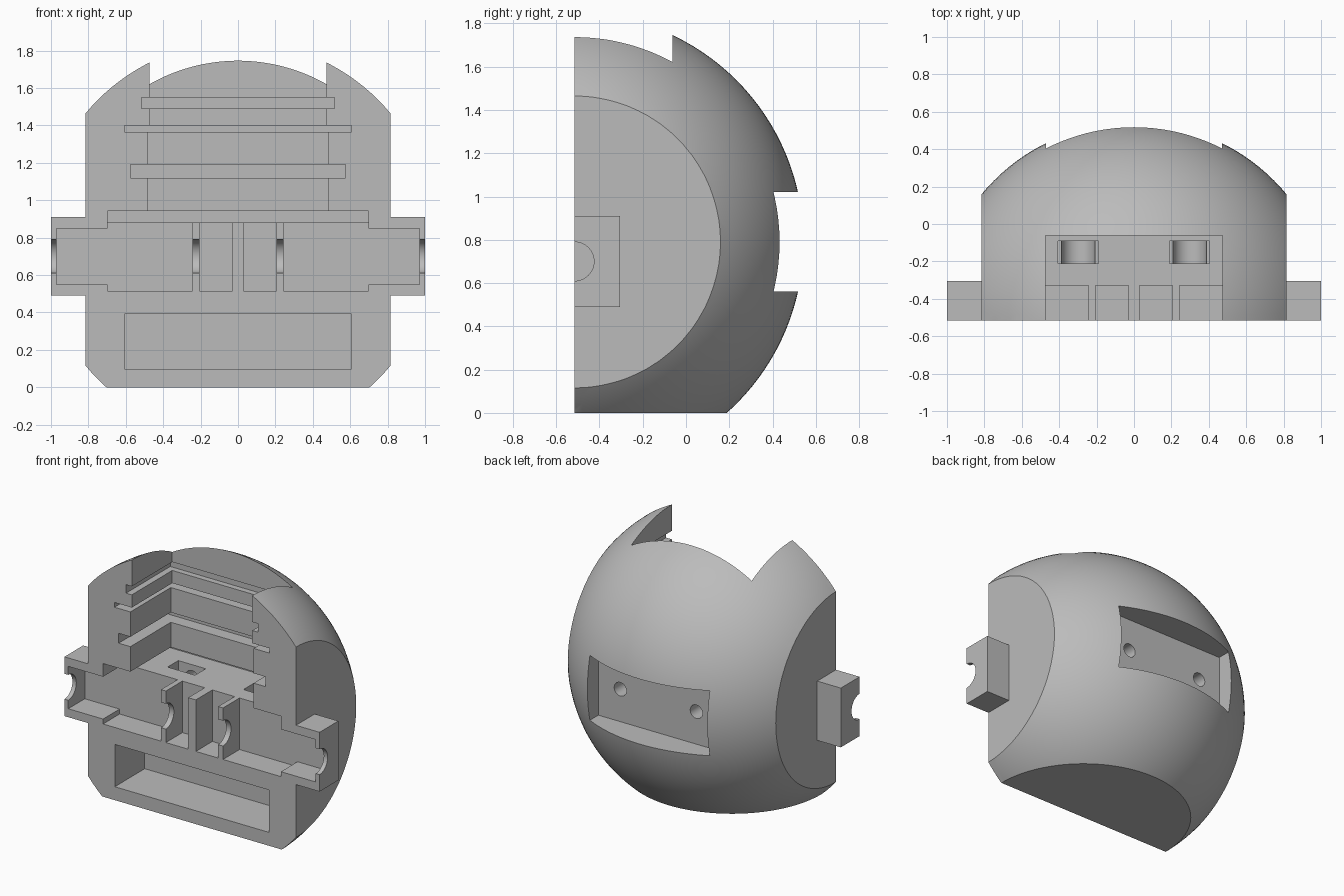
import bpy
import math

cube = bpy.data.objects.get("Cube")
if cube:
    bpy.data.objects.remove(cube, do_unlink=True)

FRONT = -0.515      # flat parting face
CENTER_Z = 0.79     # sphere centre height
RADIUS = 1.058

grey = bpy.data.materials.new("plain grey")
grey.use_nodes = True
color = (0.5, 0.5, 0.5, 1)
grey.diffuse_color = color
grey.node_tree.nodes["Principled BSDF"].inputs["Base Color"].default_value = color


def box(name, x, y, z):
    """Box from (min, max) ranges."""
    bpy.ops.mesh.primitive_cube_add(size=1, location=[sum(r) / 2 for r in (x, y, z)])
    ob = bpy.context.object
    ob.name = name
    ob.scale = [r[1] - r[0] for r in (x, y, z)]
    bpy.ops.object.transform_apply(location=True, rotation=True, scale=True)
    return ob


def rod(name, axis, center, radius, length):
    """Cylinder along x or y."""
    turn = (0, math.pi / 2, 0) if axis == "x" else (math.pi / 2, 0, 0)
    bpy.ops.mesh.primitive_cylinder_add(vertices=48, radius=radius, depth=length,
                                        location=center, rotation=turn)
    ob = bpy.context.object
    ob.name = name
    bpy.ops.object.transform_apply(location=True, rotation=True, scale=True)
    return ob


def combine(tool, operation="DIFFERENCE"):
    """Apply a boolean to the shell and remove the tool."""
    tool.hide_render = True
    bpy.context.view_layer.objects.active = shell
    mod = shell.modifiers.new("cut", "BOOLEAN")
    mod.operation = operation
    mod.solver = "EXACT"
    mod.object = tool
    bpy.ops.object.modifier_apply(modifier=mod.name)
    bpy.data.objects.remove(tool, do_unlink=True)


def front_pocket(name, x, back, z):
    combine(box(name, x, (FRONT - 0.2, back), z))


# Half ball with flattened sides and base
bpy.ops.mesh.primitive_uv_sphere_add(segments=128, ring_count=64, radius=RADIUS,
                                     location=(0, FRONT, CENTER_Z))
shell = bpy.context.object
shell.name = "half_ball_shell"
bpy.ops.object.transform_apply(location=True, rotation=True, scale=True)
combine(box("trim", (-0.815, 0.815), (FRONT, 1), (0, 2)), "INTERSECT")

# Side axle housings
for s in (-1, 1):
    combine(box("axle_housing", sorted((s * 0.7, s)), (FRONT, -0.305), (0.49, 0.91)), "UNION")

# Main cavity, open at the top
front_pocket("cavity", (-0.483, 0.483), -0.062, (0.91, 1.38))
front_pocket("cavity_mouth", (-0.472, 0.472), -0.062, (1.37, 2.2))

# Plate grooves: half width, back, bottom, top
for half, back, low, high in ((0.517, -0.02, 1.49, 1.55), (0.607, 0.07, 1.366, 1.40),
                              (0.575, 0.03, 1.12, 1.19), (0.697, 0.04, 0.88, 0.943)):
    front_pocket("groove", (-half, half), back, (low, high))

# Storage recess at the bottom
front_pocket("lower_recess", (-0.605, 0.605), -0.18, (0.095, 0.395))

for s in (-1, 1):
    # Shaft chambers with dividers between them
    front_pocket("inner_chamber", sorted((s * 0.03, s * 0.205)), -0.33, (0.515, 0.91))
    front_pocket("outer_chamber", sorted((s * 0.243, s * 0.697)), -0.33, (0.515, 0.91))
    front_pocket("arm_chamber", sorted((s * 0.65, s * 0.97)), -0.33, (0.55, 0.85))
    # Shaft bearing openings
    combine(rod("bearing", "x", (s * 0.65, FRONT, 0.70), 0.09, 1.0))

# Rear slot
combine(box("rear_slot", (-0.47, 0.47), (0.31, 0.9), (0.56, 1.02)))

# Fastener pockets in the cavity floor and screw holes to the rear slot
for s in (-1, 1):
    combine(box("nut_pocket", sorted((s * 0.19, s * 0.405)), (-0.21, -0.09), (0.79, 0.91)))
    combine(rod("nut_seat", "y", (s * 0.298, -0.15, 0.79), 0.09, 0.12))
    combine(rod("screw_hole", "y", (s * 0.298, 0.12, 0.79), 0.048, 0.46))

# Finish
shell.data.materials.clear()
shell.data.materials.append(grey)
for poly in shell.data.polygons:
    poly.material_index = 0
bpy.ops.object.select_all(action="DESELECT")
shell.select_set(True)
bpy.context.view_layer.objects.active = shell
bpy.ops.object.shade_smooth_by_angle(angle=math.radians(25))
